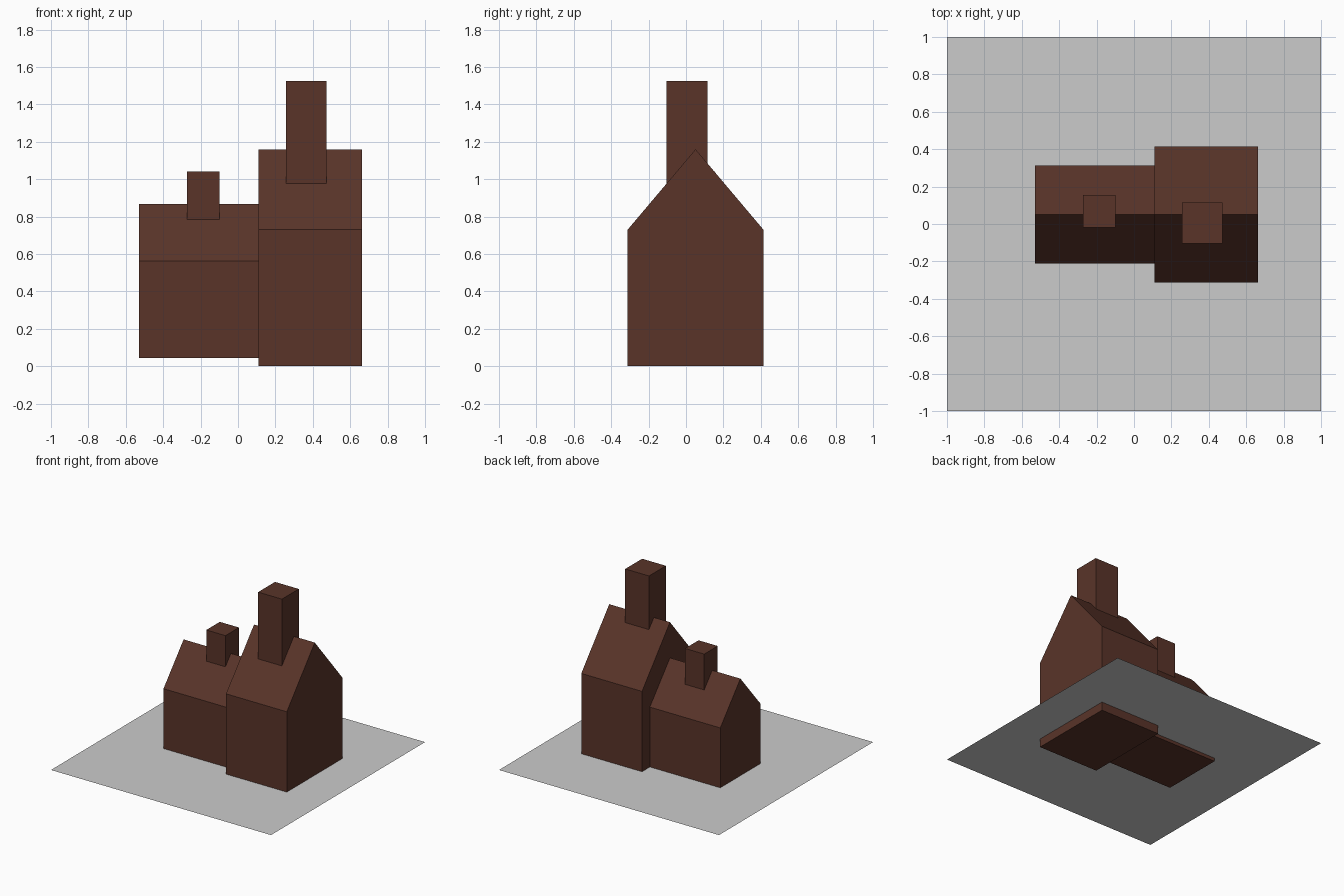
import bpy, bmesh

if "Cube" in bpy.data.objects:
    bpy.data.objects.remove(bpy.data.objects["Cube"])

brown = bpy.data.materials.new("brown_brick")
brown.diffuse_color = (0.1, 0.034, 0.022, 1)
brown.use_nodes = True
brown.node_tree.nodes["Principled BSDF"].inputs["Base Color"].default_value = brown.diffuse_color


def finish(name, bm, mat=None):
    bmesh.ops.recalc_face_normals(bm, faces=bm.faces)
    mesh = bpy.data.meshes.new(name)
    bm.to_mesh(mesh)
    bm.free()
    obj = bpy.data.objects.new(name, mesh)
    bpy.context.collection.objects.link(obj)
    if mat:
        mesh.materials.append(mat)
    return obj


def prism(name, x0, x1, profile):
    """Extrude a closed (y, z) profile along x."""
    bm = bmesh.new()
    face = bm.faces.new([bm.verts.new((x0, y, z)) for y, z in profile])
    ext = bmesh.ops.extrude_face_region(bm, geom=[face], use_keep_orig=True)
    verts = [g for g in ext["geom"] if isinstance(g, bmesh.types.BMVert)]
    bmesh.ops.translate(bm, verts=verts, vec=(x1 - x0, 0, 0))
    return finish(name, bm, brown)


def house(name, x0, x1, y0, y1, base, eave, ridge):
    prism(name, x0, x1, [(y0, base), (y1, base), (y1, eave),
                         ((y0 + y1) / 2, ridge), (y0, eave)])


def chimney(name, x0, x1, y0, y1, z0, z1):
    prism(name, x0, x1, [(y0, z0), (y1, z0), (y1, z1), (y0, z1)])


# Flat ground sheet, with the houses sunk slightly through it
bm = bmesh.new()
bm.faces.new([bm.verts.new((x, y, 0.07))
              for x, y in ((-1, -1), (1, -1), (1, 1), (-1, 1))])
finish("base_sheet", bm)

# Gabled houses
house("large_house", 0.11, 0.662, -0.312, 0.414, 0, 0.73, 1.16)
house("small_house", -0.53, 0.11, -0.21, 0.312, 0.043, 0.562, 0.867)

# Chimneys, rooted inside the roofs
chimney("large_chimney", 0.256, 0.472, -0.104, 0.115, 0.92, 1.525)
chimney("small_chimney", -0.274, -0.1, -0.02, 0.155, 0.74, 1.04)
